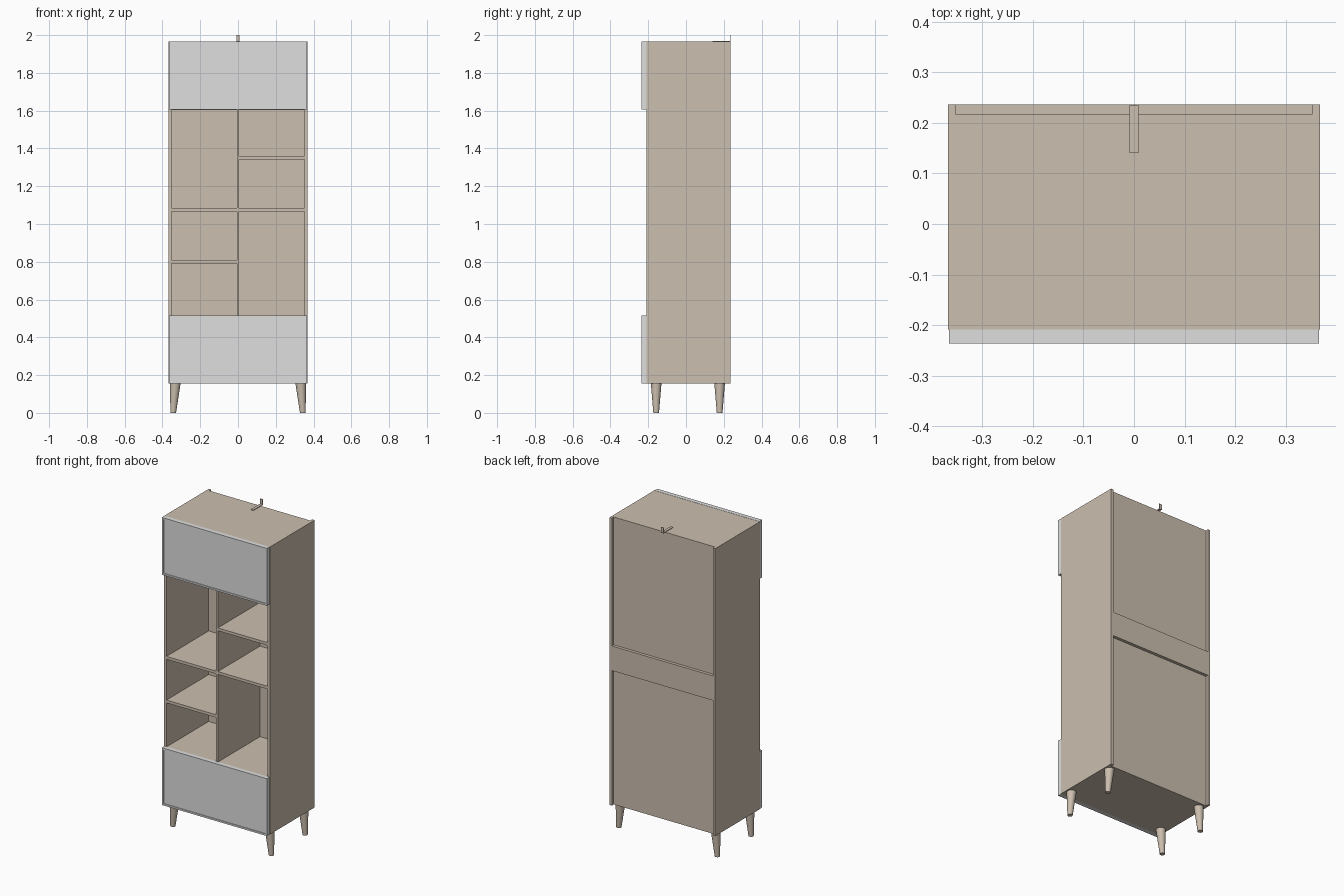
import bpy, bmesh, math
from mathutils import Vector

if "Cube" in bpy.data.objects:
    bpy.data.objects.remove(bpy.data.objects["Cube"])


def material(name, srgb):
    m = bpy.data.materials.new(name)
    m.diffuse_color = [(c / 255) ** 2.2 for c in srgb] + [1]
    m.use_nodes = True
    m.node_tree.nodes["Principled BSDF"].inputs["Base Color"].default_value = m.diffuse_color
    return m


WOOD = material("beige wood", (202, 189, 173))
GREY = material("light grey", (222, 222, 222))


def finish(bm, name, mat):
    bmesh.ops.recalc_face_normals(bm, faces=bm.faces)
    me = bpy.data.meshes.new(name)
    bm.to_mesh(me)
    bm.free()
    me.materials.append(mat)
    ob = bpy.data.objects.new(name, me)
    bpy.context.collection.objects.link(ob)
    return ob


def box_bm(x, y, z):
    bm = bmesh.new()
    bmesh.ops.create_cube(bm, size=1)
    for v in bm.verts:
        v.co = Vector([(r[0] + r[1]) / 2 + c * (r[1] - r[0]) for c, r in zip(v.co, (x, y, z))])
    return bm


def box(name, x, y, z, mat=WOOD):
    return finish(box_bm(x, y, z), name, mat)


W, IN = 0.368, 0.352            # outer and inner half width
FRONT, REAR, PANEL = -0.209, 0.236, 0.211
BOT, TOP = 0.155, 1.965
D = 0.006                       # half thickness of the divider
DEEP = (FRONT, PANEL)

# Carcass: sides, top, bottom
for side, s in (("left", -1), ("right", 1)):
    box(side + "_side_panel", sorted((s * IN, s * W)), (FRONT, REAR), (BOT, TOP))
box("top_panel", (-IN, IN), DEEP, (TOP - 0.018, TOP))
box("bottom_panel", (-IN, IN), DEEP, (BOT, BOT + 0.018))

# Full width shelves and the centre divider
for name, z0, z1 in (("lower", 0.497, 0.514), ("middle", 1.066, 1.084), ("upper", 1.604, 1.621)):
    box(name + "_shelf", (-IN, IN), DEEP, (z0, z1))
box("lower_divider", (-D, D), DEEP, (0.514, 1.066))
box("upper_divider", (-D, D), DEEP, (1.084, 1.604))

# Half width shelves
box("left_small_shelf", (-IN, -D), DEEP, (0.791, 0.809))
box("right_small_shelf", (D, IN), DEEP, (1.341, 1.359))

# Back sheets and the protruding rail between them
box("upper_back_sheet", (-0.357, 0.357), (PANEL, 0.217), (1.10, TOP))
box("lower_back_sheet", (-0.357, 0.357), (PANEL, 0.217), (BOT, 1.06))
box("back_rail", (-IN, IN), (PANEL, REAR), (1.005, 1.16))

# Doors with a slightly sunk centre field
for name, z0, z1 in (("lower", BOT, 0.516), ("upper", 1.605, 1.966)):
    bm = box_bm((-0.366, 0.366), (-0.236, FRONT), (z0, z1))
    bm.normal_update()
    front = [f for f in bm.faces if f.normal.y < -0.9]
    bmesh.ops.inset_region(bm, faces=front, thickness=0.015)
    bmesh.ops.inset_region(bm, faces=front, thickness=0.001, depth=-0.004)
    finish(bm, name + "_door", GREY)

# Wall bracket: flat strip and upright tab
box("bracket_strip", (-0.009, 0.009), (0.14, REAR), (TOP, 1.969))
box("bracket_tab", (-0.009, 0.009), (REAR - 0.003, REAR), (1.969, 2.0))

# Tapered round legs, splayed sideways
for row, y in (("front", -0.158), ("rear", 0.178)):
    for side, s in (("left", -1), ("right", 1)):
        bm = bmesh.new()
        bmesh.ops.create_cone(bm, cap_ends=True, segments=32, radius1=0.015, radius2=0.028, depth=BOT)
        for v in bm.verts:
            top = v.co.z > 0
            v.co += Vector((s * (0.332 if top else 0.343), y, BOT / 2))
        ob = finish(bm, f"{row}_{side}_leg", WOOD)
        bpy.ops.object.select_all(action='DESELECT')
        ob.select_set(True)
        bpy.context.view_layer.objects.active = ob
        bpy.ops.object.shade_smooth_by_angle(angle=math.radians(35))
